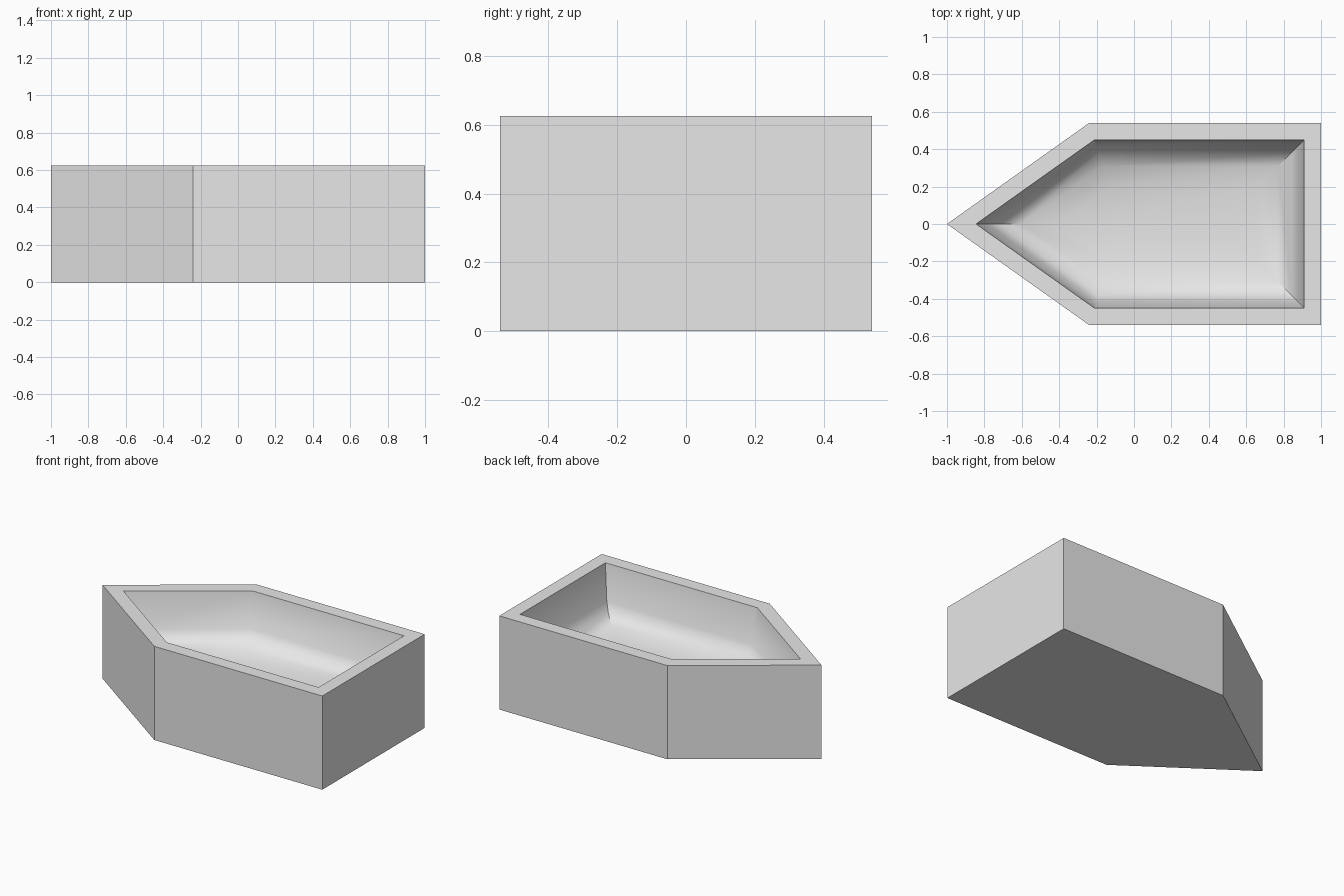
import bpy, bmesh, math

cube = bpy.data.objects.get("Cube")
if cube:
    bpy.data.objects.remove(cube, do_unlink=True)

# Outline: pointed bow at -x, square stern at +x
BOW, SHOULDER, STERN, HALF = -1.0, -0.24, 1.0, 0.54
ANGLE = math.atan2(HALF, SHOULDER - BOW)


def outline(inset):
    """Pentagon outline moved inward evenly, counter-clockwise."""
    tip = BOW + inset / math.sin(ANGLE)
    shoulder = SHOULDER + inset * math.tan(ANGLE / 2)
    stern, half = STERN - inset, HALF - inset
    return [(tip, 0), (shoulder, -half), (stern, -half),
            (stern, half), (shoulder, half)]


# Section (inset, height): outer wall, rim, steep inner wall, rounded floor
section = [(0, 0), (0, 0.625), (0.09, 0.625), (0.125, 0.39), (0.16, 0.34),
           (0.23, 0.30), (0.34, 0.275), (0.47, 0.265)]

bm = bmesh.new()
rings = [[bm.verts.new((x, y, z)) for x, y in outline(inset)]
         for inset, z in section]
for low, high in zip(rings, rings[1:]):
    for i in range(len(low)):
        j = (i + 1) % len(low)
        bm.faces.new((low[i], low[j], high[j], high[i]))
bm.faces.new(rings[-1])
bm.faces.new(reversed(rings[0]))
bmesh.ops.recalc_face_normals(bm, faces=bm.faces)

mesh = bpy.data.meshes.new("hollow_hull")
bm.to_mesh(mesh)
bm.free()
hull = bpy.data.objects.new("hollow_hull", mesh)
bpy.context.collection.objects.link(hull)

# Single plain colour
grey = bpy.data.materials.new("light_grey")
grey.use_nodes = True
grey.diffuse_color = (0.8, 0.8, 0.8, 1)
grey.node_tree.nodes["Principled BSDF"].inputs["Base Color"].default_value = (0.8, 0.8, 0.8, 1)
mesh.materials.append(grey)

# Smooth the rounded floor, keep wall corners crisp
bpy.ops.object.select_all(action="DESELECT")
hull.select_set(True)
bpy.context.view_layer.objects.active = hull
bpy.ops.object.shade_smooth_by_angle(angle=math.radians(32))
